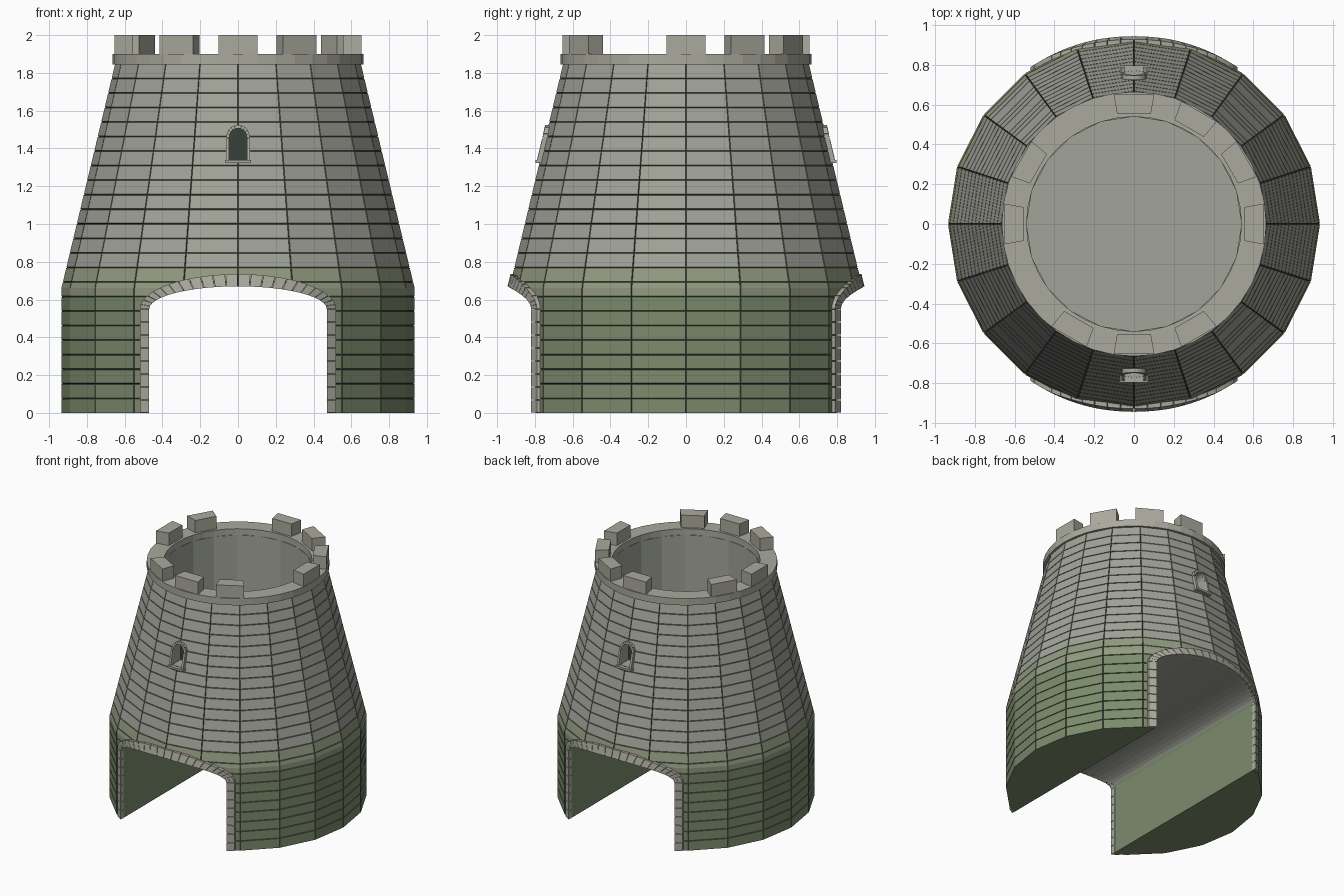
import bpy, bmesh, math
from math import sin, cos, pi, radians, sqrt

if "Cube" in bpy.data.objects:
    bpy.data.objects.remove(bpy.data.objects["Cube"])


def material(name, rgb):
    m = bpy.data.materials.new(name)
    m.diffuse_color = (*rgb, 1)
    m.use_nodes = True
    m.node_tree.nodes["Principled BSDF"].inputs["Base Color"].default_value = m.diffuse_color
    return m


MOSS = material("moss", (0.20, 0.26, 0.15))
PALE_MOSS = material("pale_moss", (0.29, 0.33, 0.22))
STONE = material("stone", (0.36, 0.37, 0.32))
MORTAR = material("mortar", (0.10, 0.11, 0.09))
TRIM = material("trim_stone", (0.40, 0.40, 0.34))
DARK = material("window_dark", (0.04, 0.05, 0.04))


def make(name, verts, faces, *mats):
    me = bpy.data.meshes.new(name)
    me.from_pydata(verts, [], faces)
    bm = bmesh.new()
    bm.from_mesh(me)
    bmesh.ops.remove_doubles(bm, verts=bm.verts, dist=1e-5)
    bmesh.ops.recalc_face_normals(bm, faces=bm.faces)
    bm.to_mesh(me)
    bm.free()
    for m in mats:
        me.materials.append(m)
    ob = bpy.data.objects.new(name, me)
    bpy.context.collection.objects.link(ob)
    return ob


def blocks(name, cells, mat):
    """Many six-sided blocks, each given as 4 back + 4 front corners."""
    v, f = [], []
    for c in cells:
        b = len(v)
        v += c
        f += [[b + i for i in q] for q in
              ((0, 1, 2, 3), (4, 5, 6, 7), (0, 1, 5, 4), (1, 2, 6, 5), (2, 3, 7, 6), (3, 0, 4, 7))]
    return make(name, v, f, mat)


def prism(name, outline, y0, y1, mat):
    """Extrude an xz outline along y."""
    n = len(outline)
    v = [(x, y, z) for y in (y0, y1) for x, z in outline]
    f = [list(range(n)), list(range(n, 2 * n))]
    f += [[i, (i + 1) % n, n + (i + 1) % n, n + i] for i in range(n)]
    return make(name, v, f, mat)


def arch(w, z0, zs, h, legs, n):
    """Points of an elliptical arch running from right foot to left foot."""
    right = [(w, z0 + (zs - z0) * i / legs) for i in range(legs)]
    top = [(w * cos(pi * i / n), zs + h * sin(pi * i / n)) for i in range(n + 1)]
    return right + top + [(-x, z) for x, z in reversed(right)]


def radius(z):
    return 0.935 if z < 0.66 else 0.935 - 0.285 * (z - 0.66) / 1.19


def arch_trim(name, inner, outer, s, out, back):
    """Ring of wedge stones that follows the round wall."""
    def pt(p, d):
        return (p[0], s * (sqrt(radius(p[1]) ** 2 - p[0] ** 2) + d), p[1])

    def mix(a, b, t):
        return (a[0] + (b[0] - a[0]) * t, a[1] + (b[1] - a[1]) * t)
    cells = []
    for i in range(len(inner) - 1):
        q = [mix(inner[i], inner[i + 1], .03), mix(inner[i], inner[i + 1], .97),
             mix(outer[i], outer[i + 1], .97), mix(outer[i], outer[i + 1], .03)]
        cells.append([pt(p, -back) for p in q] + [pt(p, out) for p in q])
    return blocks(name, cells, TRIM)


# Tower shell: 20 sides, stone courses and corner joints cut as fine grooves
COURSE = 0.077
prof = [(0, 0, 0), (radius(0), 0, 1)]
for k in range(1, 24):
    z = k * COURSE
    prof += [(radius(z - .003), z - .003, 1), (radius(z) - .006, z, 1), (radius(z + .003), z + .003, 1)]
    if k == 8:
        prof.append((0.935, 0.66, 1))
prof += [(0.65, 1.85, 1), (0.54, 1.85, 0), (0.54, 0.8, 0), (0, 0.8, 0)]
columns = [(radians(18 * k + d), 0.007 if d == 0 else 0) for k in range(20) for d in (-.2, 0, .2)]
nc = len(columns)
verts = [((r - g * o) * cos(a), (r - g * o) * sin(a), z) for r, z, o in prof for a, g in columns]
faces = [[i * nc + j, i * nc + (j + 1) % nc, (i + 1) * nc + (j + 1) % nc, (i + 1) * nc + j]
         for i in range(len(prof) - 1) for j in range(nc)]
tower = make("tower_wall", verts, faces, MOSS, PALE_MOSS, STONE, MORTAR)
for p in tower.data.polygons:
    c = p.center
    zs = [tower.data.vertices[i].co.z for i in p.vertices]
    rc = math.hypot(c.x, c.y)
    ang = math.degrees(math.atan2(c.y, c.x)) % 18
    outer = rc > 0.57 and 0.01 < c.z < 1.849
    if outer and (max(zs) - min(zs) < 0.004 or min(ang, 18 - ang) < 0.2):
        p.material_index = 3
    else:
        p.material_index = 0 if c.z < 8 * COURSE else 1 if c.z < 10 * COURSE else 2


def cut(cutter):
    m = tower.modifiers.new("cut", 'BOOLEAN')
    m.operation, m.solver, m.object = 'DIFFERENCE', 'EXACT', cutter
    bpy.context.view_layer.objects.active = tower
    bpy.ops.object.modifier_apply(modifier=m.name)
    bpy.data.objects.remove(cutter)


# Gateway tunnel and window recesses
cut(prism("tunnel_cutter", arch(0.471, -0.1, 0.55, 0.12, 1, 24), -1.2, 1.2, MOSS))
for s in (-1, 1):
    cut(prism("window_cutter", arch(0.047, 1.34, 1.457, 0.05, 1, 10), s * 0.63, s * 1.0, MOSS))
for p in tower.data.polygons:
    if p.center.z > 0.8 and p.material_index == 0:
        p.material_index = 2
    elif p.center.z > 0.57 and abs(p.center.x) < 0.47 and p.normal.z < -0.3:
        p.material_index = 2

# Gateway surrounds and windows, front and back
for s, side in ((-1, "front"), (1, "back")):
    arch_trim(side + "_gate_surround", arch(0.47, 0, 0.55, 0.12, 8, 24),
              arch(0.52, 0, 0.55, 0.185, 8, 24), s, 0.012, 0.03)
    arch_trim(side + "_window_frame", arch(0.047, 1.335, 1.457, 0.05, 1, 10),
              arch(0.063, 1.335, 1.457, 0.068, 1, 10), s, 0.018, 0.04)
    sill = [(-.07, 1.322), (.07, 1.322), (.07, 1.338), (-.07, 1.338)]
    prism(side + "_window_sill", sill, s * 0.72, s * 0.797, TRIM)
    prism(side + "_window_panel", arch(0.047, 1.338, 1.457, 0.05, 1, 10), s * 0.62, s * 0.66, DARK)

# Cornice ring
ring = [(0.54, 1.845), (0.665, 1.845), (0.665, 1.90), (0.54, 1.90)]
N = 40
v = [(r * cos(2 * pi * j / N), r * sin(2 * pi * j / N), z) for j in range(N) for r, z in ring]
f = [[j * 4 + i, j * 4 + (i + 1) % 4, (j + 1) % N * 4 + (i + 1) % 4, (j + 1) % N * 4 + i]
     for j in range(N) for i in range(4)]
make("cornice", v, f, TRIM)

# Battlements: twelve positions, three of them broken away
cells = []
for deg in range(0, 360, 30):
    if deg in (120, 210, 330):
        continue
    a = radians(deg)
    plan = [(0.555, -.085), (0.655, -.103), (0.655, .103), (0.555, .085)]
    cells.append([(r * cos(a) - t * sin(a), r * sin(a) + t * cos(a), z)
                  for z in (1.895, 2.0) for r, t in plan])
blocks("battlements", cells, TRIM)
